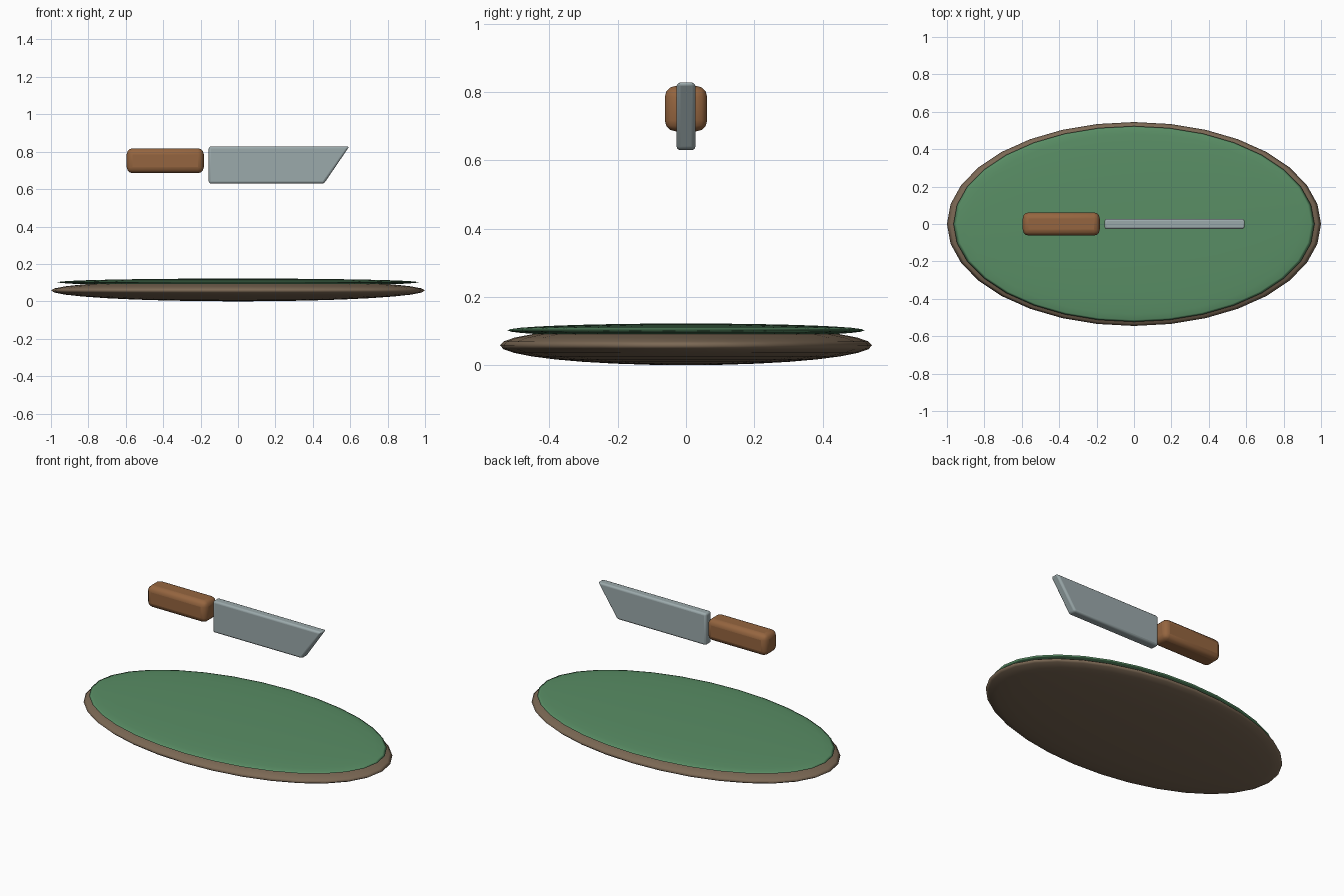
import bpy, bmesh

if "Cube" in bpy.data.objects:
    bpy.data.objects.remove(bpy.data.objects["Cube"])


def paint(obj, name, rgb):
    mat = bpy.data.materials.new(name)
    mat.diffuse_color = (*rgb, 1)
    mat.use_nodes = True
    mat.node_tree.nodes["Principled BSDF"].inputs["Base Color"].default_value = mat.diffuse_color
    obj.data.materials.append(mat)


def smooth(obj):
    bpy.ops.object.select_all(action='DESELECT')
    obj.select_set(True)
    bpy.context.view_layer.objects.active = obj
    bpy.ops.object.shade_smooth_by_angle(angle=0.6)


def disc(name, radii, z, rgb):
    """Flattened sphere."""
    bpy.ops.mesh.primitive_uv_sphere_add(segments=32, ring_count=16, radius=1, location=(0, 0, z))
    obj = bpy.context.object
    obj.name = name
    obj.scale = radii
    bpy.ops.object.transform_apply(location=False, rotation=False, scale=True)
    bpy.ops.object.shade_smooth()
    paint(obj, name + "_colour", rgb)


def slab(name, profile, depth, bevel, rgb):
    """XZ outline extruded along y, centred on y = 0, with rounded edges."""
    bm = bmesh.new()
    face = bm.faces.new([bm.verts.new((x, -depth / 2, z)) for x, z in profile])
    ext = bmesh.ops.extrude_face_region(bm, geom=[face])
    moved = [g for g in ext["geom"] if isinstance(g, bmesh.types.BMVert)]
    bmesh.ops.translate(bm, verts=moved, vec=(0, depth, 0))
    bmesh.ops.recalc_face_normals(bm, faces=bm.faces)
    mesh = bpy.data.meshes.new(name)
    bm.to_mesh(mesh)
    bm.free()
    obj = bpy.data.objects.new(name, mesh)
    bpy.context.collection.objects.link(obj)
    mod = obj.modifiers.new("rounding", 'BEVEL')
    mod.width = bevel
    mod.segments = 3
    smooth(obj)
    paint(obj, name + "_colour", rgb)


# Oval ground: earth with a thinner grass cap
disc("earth_base", (1.0, 0.545, 0.058), 0.058, (0.20, 0.14, 0.09))
disc("grass_top", (0.965, 0.523, 0.02), 0.102, (0.10, 0.27, 0.13))

# Floating knife
slab("knife_handle", [(-0.595, 0.685), (-0.183, 0.685), (-0.183, 0.818), (-0.595, 0.818)],
     0.124, 0.032, (0.30, 0.13, 0.05))
slab("knife_blade", [(-0.157, 0.63), (0.46, 0.63), (0.595, 0.828), (-0.157, 0.828)],
     0.056, 0.012, (0.33, 0.40, 0.41))
